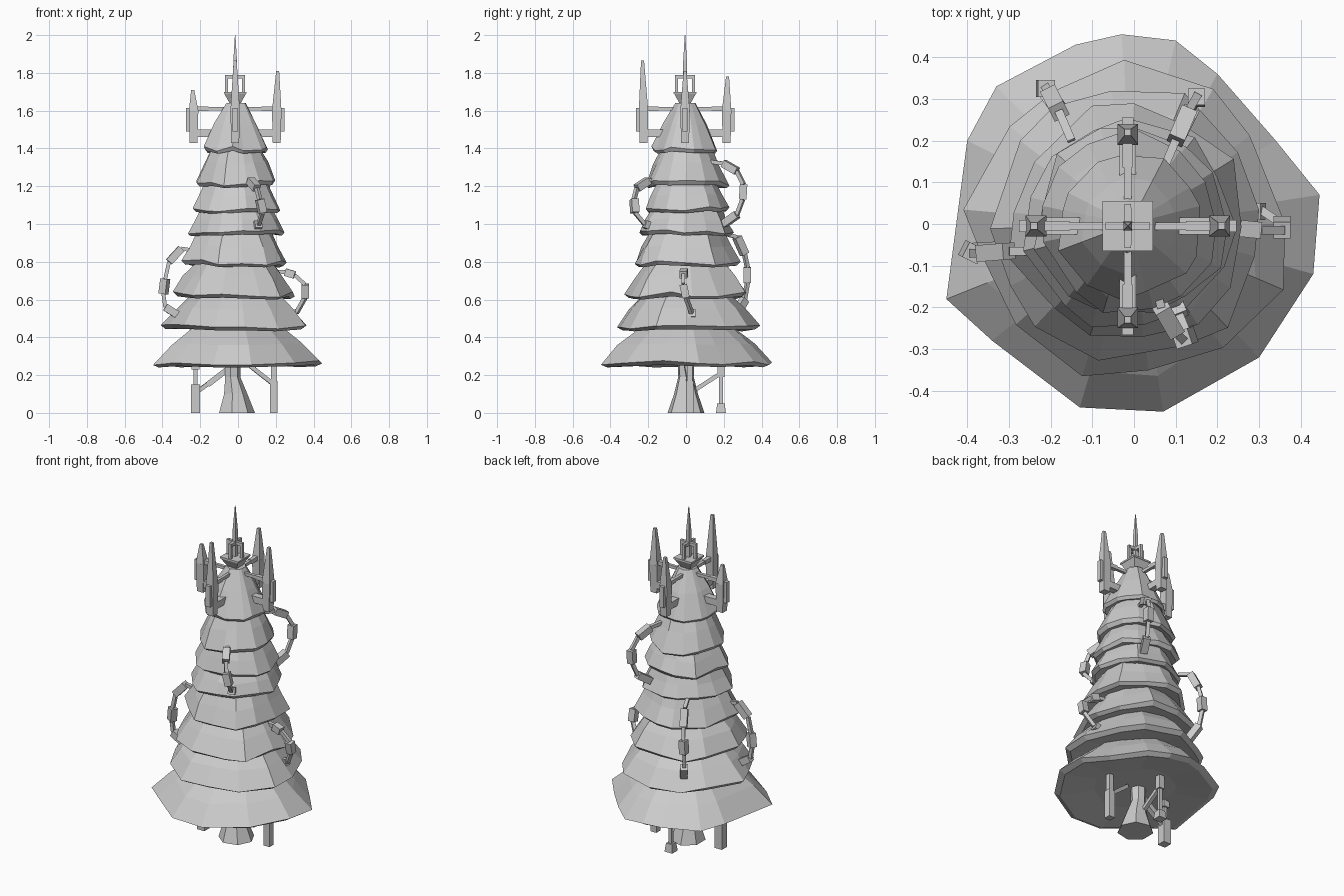
import bpy, bmesh, math, random
from mathutils import Vector

random.seed(7)
cube = bpy.data.objects.get("Cube")
if cube:
    bpy.data.objects.remove(cube, do_unlink=True)

grey = bpy.data.materials.new("plain_grey")
grey.use_nodes = True
grey.diffuse_color = (0.6, 0.6, 0.6, 1)
grey.node_tree.nodes["Principled BSDF"].inputs["Base Color"].default_value = grey.diffuse_color


def finish(name, bm):
    bmesh.ops.recalc_face_normals(bm, faces=bm.faces)
    mesh = bpy.data.meshes.new(name)
    bm.to_mesh(mesh)
    bm.free()
    mesh.materials.append(grey)
    obj = bpy.data.objects.new(name, mesh)
    bpy.context.collection.objects.link(obj)
    return obj


def loft(bm, rings):
    """Skin a list of equal-length point rings and close both ends."""
    loops = [[bm.verts.new(p) for p in ring] for ring in rings]
    for low, high in zip(loops, loops[1:]):
        for i in range(len(low)):
            j = (i + 1) % len(low)
            bm.faces.new((low[i], low[j], high[j], high[i]))
    bm.faces.new(loops[0][::-1])
    bm.faces.new(loops[-1])


def beam(bm, start, end, w0, w1=None):
    """Square bar from start to end, tapering from width w0 to w1."""
    start, end = Vector(start), Vector(end)
    turn = (end - start).to_track_quat('Z', 'Y')
    rings = []
    for point, width in ((start, w0), (end, w1 or w0)):
        rings.append([point + turn @ Vector((sx * width / 2, sy * width / 2, 0))
                      for sx, sy in ((-1, -1), (1, -1), (1, 1), (-1, 1))])
    loft(bm, rings)


def round_ring(radius, z, sides, cx=0, cy=0):
    return [(cx + radius * math.cos(math.tau * i / sides),
             cy + radius * math.sin(math.tau * i / sides), z) for i in range(sides)]


# Drooping foliage tiers: ragged rim, shallow underside, sloping skirt
def tier(name, outline, z0, z1, top_ratio, centre=(0, 0)):
    c = Vector((*centre, 0))
    flat = [Vector((x, y, 0)) for x, y in outline]
    drop = [random.uniform(0, 0.03) for _ in flat]

    def ring(scale, z, rag, wobble):
        return [c + p * scale * random.uniform(1 - wobble, 1 + wobble) + Vector((0, 0, z + d * rag))
                for p, d in zip(flat, drop)]

    height = z1 - z0
    mid = top_ratio + (1 - top_ratio) * 0.5
    bm = bmesh.new()
    loft(bm, [ring(0.5, z0 + 0.03, 0, 0),
              ring(0.93, z0, 0.6, 0.01),
              ring(1, z0 + 0.012, 1, 0),
              ring(mid, z0 + height * 0.56, 0.5, 0.05),
              ring(top_ratio, z1, 0, 0.03)])
    finish(name, bm)


def ragged(radius, sides):
    shift = random.random()
    pts = []
    for i in range(sides):
        a = math.tau * (i + shift + random.uniform(-0.25, 0.25)) / sides
        r = radius * random.uniform(0.93, 1.06)
        pts.append((r * math.cos(a), r * math.sin(a)))
    return pts


skirt = [(.445, .07), (.34, .2), (.2, .36), (.1, .44), (-.03, .455), (-.14, .43), (-.33, .33),
         (-.4, .2), (-.45, -.18), (-.34, -.28), (-.13, -.44), (.07, -.45), (.3, -.32), (.43, -.12)]
tier("foliage_tier_1", skirt, .24, .45, .55)
tiers = [(.38, .43, .63, .6), (.325, .6, .8, .62), (.285, .77, .96, .7), (.25, .935, 1.08, .75),
         (.23, 1.055, 1.22, .7), (.22, 1.19, 1.41, .58), (.175, 1.37, 1.64, .3)]
for n, (radius, low, high, ratio) in enumerate(tiers):
    tier(f"foliage_tier_{n + 2}", ragged(radius, 13), low, high, ratio, (-.01, 0))

# Flared trunk
bm = bmesh.new()
loft(bm, [round_ring(r, z, 7, x) for r, z, x in
          ((.1, 0, -.01), (.065, .1, -.015), (.042, .19, -.03), (.045, .3, -.03))])
finish("trunk", bm)

# Support legs with diagonal braces
bm = bmesh.new()
beam(bm, (-.225, -.01, 0), (-.225, -.01, .15), .05)
beam(bm, (-.225, -.01, .15), (-.225, -.01, .28), .022)
beam(bm, (-.225, -.01, .23), (-.225, -.01, .28), .04)
beam(bm, (-.22, -.01, .11), (-.15, 0, .16), .022)
beam(bm, (-.16, 0, .15), (-.03, 0, .25), .03)
finish("leg_right", bm)
bm = bmesh.new()
beam(bm, (.19, .02, 0), (.19, .02, .17), .04)
beam(bm, (.19, .02, .17), (.19, .02, .28), .03)
beam(bm, (.19, .02, .15), (.05, 0, .26), .022)
finish("leg_left", bm)
bm = bmesh.new()
beam(bm, (-.03, .185, 0), (-.03, .185, .05), .052, .04)
beam(bm, (-.03, .185, .05), (-.03, .185, .2), .02)
beam(bm, (-.03, .185, .19), (-.03, .185, .28), .035)
beam(bm, (-.03, .185, .21), (-.03, .03, .11), .022)
finish("leg_back", bm)

# Jointed pipes: thick sleeves alternate with thin rods
pipes = {
    "pipe_right": [(-.24, -.065, .86), (-.3, -.065, .87), (-.365, -.07, .8), (-.385, -.07, .71),
                   (-.395, -.065, .63), (-.385, -.065, .56), (-.29, -.06, .5)],
    "pipe_left": [(.18, 0, .75), (.25, -.01, .745), (.3, -.015, .73), (.355, -.015, .68),
                  (.355, 0, .61), (.31, .03, .53), (.25, .03, .51)],
    "pipe_front": [(.05, -.14, 1.24), (.065, -.2, 1.23), (.1, -.26, 1.19), (.115, -.275, 1.13),
                   (.13, -.27, 1.06), (.11, -.22, 1.0), (.09, -.17, .98)],
    "pipe_back_left": [(.07, .13, 1.33), (.1, .2, 1.32), (.13, .27, 1.28), (.15, .305, 1.21),
                       (.15, .3, 1.13), (.135, .27, 1.05), (.1, .2, 1.0)],
    "pipe_back_right": [(-.15, .2, .95), (-.18, .27, .93), (-.2, .31, .84), (-.21, .325, .77),
                        (-.215, .325, .69), (-.205, .31, .6), (-.16, .25, .5)],
}
for name, path in pipes.items():
    bm = bmesh.new()
    for i, (p, q) in enumerate(zip(path, path[1:])):
        beam(bm, p, q, .04 if i % 2 else .02)
    finish(name, bm)

# Four masts around the crown, joined to it by a rod and a lower beam
axis = Vector((-.015, -.005, 0))
for name, out, top in (("right", (-1, 0, 0), 1.71), ("left", (1, 0, 0), 1.81),
                       ("front", (0, -1, 0), 1.865), ("back", (0, 1, 0), 1.78)):
    out = Vector(out)

    def at(dist, z):
        return axis + out * dist + Vector((0, 0, z))

    bm = bmesh.new()
    beam(bm, at(.22, 1.43), at(.22, 1.6), .042, .05)
    beam(bm, at(.22, 1.6), at(.225, top), .05, .016)
    beam(bm, at(.247, 1.49), at(.247, 1.615), .028)
    beam(bm, at(.08, 1.48), at(.21, 1.48), .04)
    beam(bm, at(.02, 1.61), at(.21, 1.61), .018)
    beam(bm, at(.14, 1.61), at(.2, 1.61), .024)
    finish("mast_" + name, bm)

# Crown: funnel, open cage and needle
bm = bmesh.new()
for z0, z1, w0, w1 in ((1.58, 1.64, .1, .06), (1.64, 1.69, .06, .115), (1.69, 1.7, .12, .12)):
    beam(bm, at(0, z0), at(0, z1), w0, w1)
finish("crown_funnel", bm)
bm = bmesh.new()
for direction in (Vector((.045, 0, 0)), Vector((0, .045, 0))):
    for side in (-1, 1):
        beam(bm, at(0, 1.7) + direction * side, at(0, 1.79) + direction * side, .016)
    beam(bm, at(0, 1.78) - direction, at(0, 1.78) + direction, .018)
finish("crown_cage", bm)
bm = bmesh.new()
beam(bm, at(0, 1.7), at(0, 1.86), .022, .02)
beam(bm, at(0, 1.86), at(0, 2), .02, .003)
finish("crown_needle", bm)
